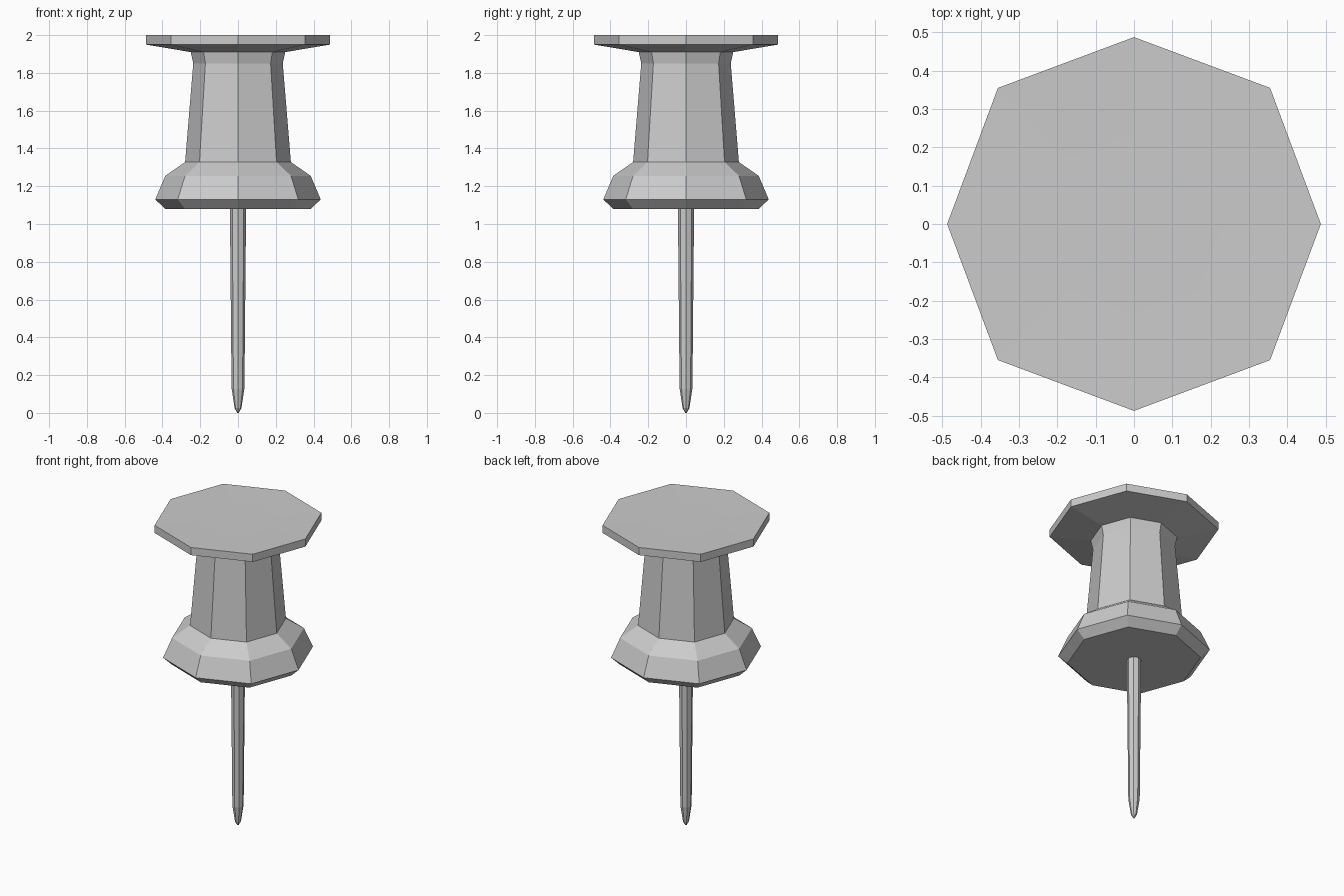
import bpy, bmesh
from math import cos, sin, pi

if "Cube" in bpy.data.objects:
    bpy.data.objects.remove(bpy.data.objects["Cube"])


def lathe(name, profile, sides=8, diagonal=1.03):
    """Turn (radius, z) pairs, bottom to top, into a closed faceted solid."""
    bm = bmesh.new()
    rings = []
    for r, z in profile:
        ring = []
        for i in range(sides):
            a = 2 * pi * i / sides
            k = r * (diagonal if i % 2 else 1.0)
            ring.append(bm.verts.new((k * cos(a), k * sin(a), z)))
        rings.append(ring)
    for low, high in zip(rings, rings[1:]):
        for i in range(sides):
            j = (i + 1) % sides
            bm.faces.new((low[i], low[j], high[j], high[i]))
    bm.faces.new(rings[0][::-1])
    bm.faces.new(rings[-1])
    mesh = bpy.data.meshes.new(name)
    bm.to_mesh(mesh)
    bm.free()
    obj = bpy.data.objects.new(name, mesh)
    bpy.context.collection.objects.link(obj)
    return obj


# Plastic handle: flared base, tapered grip and wide flat head
lathe("handle", [
    (0.385, 1.08), (0.438, 1.13), (0.385, 1.255), (0.28, 1.328),
    (0.237, 1.85), (0.25, 1.91), (0.487, 1.95), (0.487, 2.0),
    (0.235, 1.997),
])

# Metal pin: slim taper with a blunt point
lathe("pin", [
    (0.004, 0.0), (0.018, 0.025), (0.034, 0.13), (0.043, 1.09),
], diagonal=1.0)
